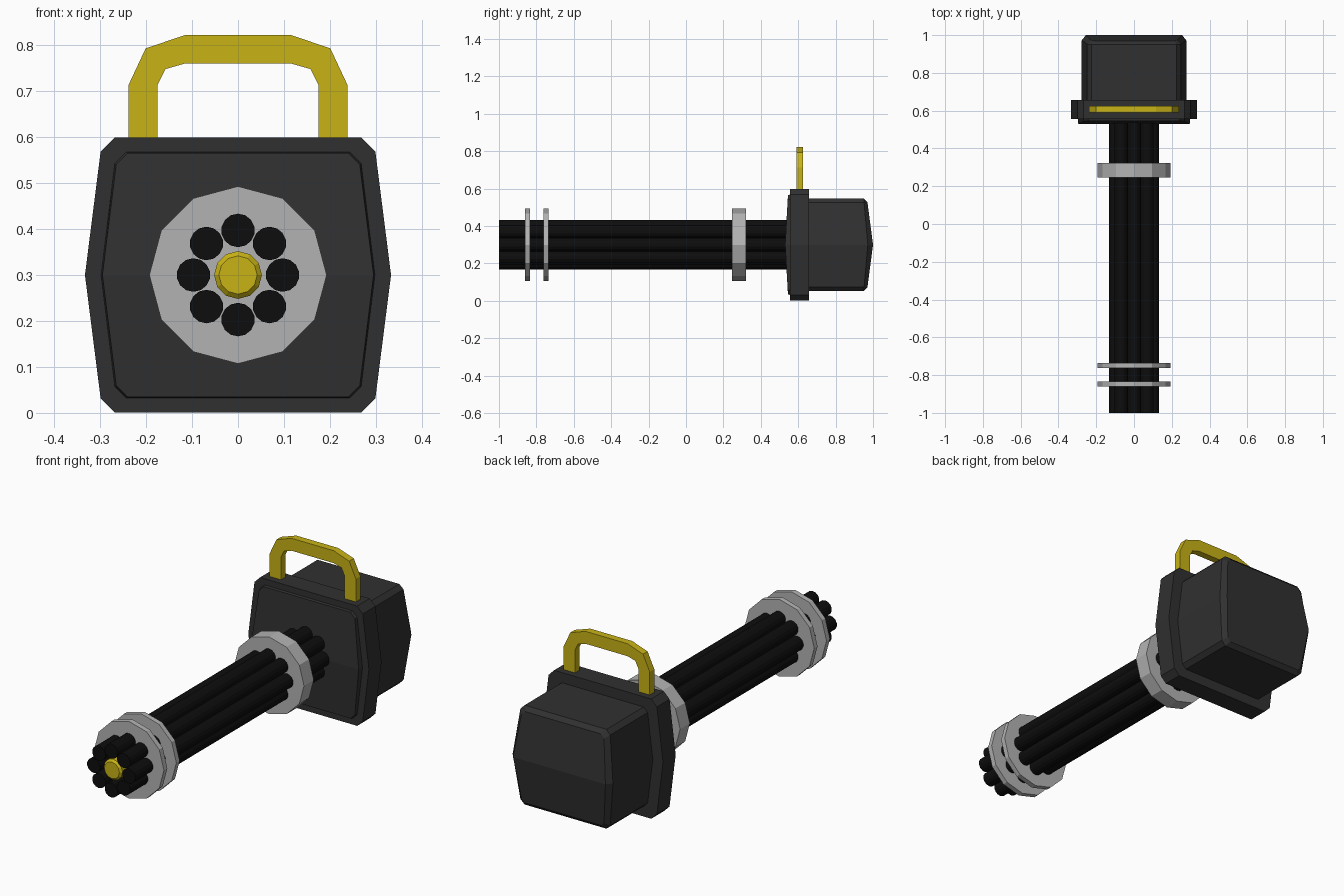
import bpy, math

if "Cube" in bpy.data.objects:
    bpy.data.objects.remove(bpy.data.objects["Cube"])

CZ = 0.3  # height of the barrel axis


def material(name, rgb):
    m = bpy.data.materials.new(name)
    m.diffuse_color = (*rgb, 1)
    m.use_nodes = True
    m.node_tree.nodes["Principled BSDF"].inputs["Base Color"].default_value = m.diffuse_color
    return m


YELLOW = material("yellow", (0.58, 0.45, 0.008))
DARK = material("dark_grey", (0.03, 0.03, 0.03))
BLACK = material("black", (0.004, 0.004, 0.004))
SILVER = material("silver", (0.45, 0.45, 0.45))


def make(name, verts, faces, mat):
    me = bpy.data.meshes.new(name)
    me.from_pydata(verts, [], faces)
    me.materials.append(mat)
    ob = bpy.data.objects.new(name, me)
    bpy.context.collection.objects.link(ob)
    return ob


def outline(y, bulge, mid, top, h, c):
    """Barrel-sided, chamfered outline in xz; y bows by bulge toward mid height."""
    right = [(top - c, -h), (top, -h + c), (mid, 0), (top, h - c), (top - c, h)]
    pts = right + [(-x, z) for x, z in reversed(right)]
    return [(x, y + bulge * (1 - abs(z) / h), CZ + z) for x, z in pts]


def loft(name, sections, mat):
    """Join outlines front to back, capping each end with two halves."""
    n = len(sections[0])
    verts = [v for s in sections for v in s]
    faces = []
    for k in range(len(sections) - 1):
        for i in range(n):
            j = (i + 1) % n
            faces.append((k * n + i, k * n + j, (k + 1) * n + j, (k + 1) * n + i))
    b = (len(sections) - 1) * n
    low, high = (0, 1, 2, 7, 8, 9), (2, 3, 4, 5, 6, 7)
    for half in (low, high):
        faces.append(tuple(reversed(half)))
        faces.append(tuple(b + i for i in half))
    ob = make(name, verts, [f[::-1] for f in faces], mat)
    return ob


def rod(name, x, z, r, y0, y1, sides, mat):
    bpy.ops.mesh.primitive_cylinder_add(
        vertices=sides, radius=r, depth=y1 - y0,
        location=(x, (y0 + y1) / 2, z), rotation=(math.pi / 2, 0, 0))
    ob = bpy.context.object
    ob.name = name
    ob.data.materials.append(mat)
    return ob


# Front plate with raised inset panel
loft("front_plate", [
    outline(0.545, -0.015, 0.295, 0.265, 0.265, 0.025),
    outline(0.557, 0, 0.298, 0.268, 0.268, 0.025),
    outline(0.557, 0, 0.333, 0.299, 0.299, 0.031),
    outline(0.657, 0, 0.333, 0.299, 0.299, 0.031)], DARK)

# Rear motor housing with bowed back
loft("rear_housing", [
    outline(0.64, 0, 0.277, 0.248, 0.248, 0.022),
    outline(0.95, 0.022, 0.277, 0.248, 0.248, 0.022),
    outline(0.97, 0.03, 0.255, 0.228, 0.228, 0.018)], DARK)

# Rotating barrel cluster
for i in range(8):
    a = i * math.pi / 4
    rod(f"barrel_{i + 1}", 0.097 * math.cos(a), CZ + 0.097 * math.sin(a),
        0.0365, -1, 0.55, 14, BLACK)

# Central spindle with chamfered tip
spindle = rod("spindle", 0, CZ, 0.052, -0.995, 0.55, 12, YELLOW)
bev = spindle.modifiers.new("chamfer", "BEVEL")
bev.width, bev.segments = 0.01, 1
bev.limit_method = "ANGLE"
bev.angle_limit = math.radians(60)

# Clamp discs around the barrels
for name, y0, y1 in (("rear_clamp", 0.245, 0.322),
                     ("middle_clamp", -0.762, -0.736),
                     ("muzzle_clamp", -0.86, -0.833)):
    rod(name, 0, CZ, 0.193, y0, y1, 12, SILVER)

# Carry handle: outer and inner arch profiles, extruded in y
outer = [(0.238, 0.58), (0.238, 0.714), (0.201, 0.793), (0.116, 0.822)]
inner = [(0.175, 0.58), (0.175, 0.714), (0.158, 0.748), (0.116, 0.76)]
arch = [p + [(-x, z) for x, z in reversed(p)] for p in (outer, inner)]
n = len(arch[0])
verts = [(x, y, z) for y in (0.59, 0.626) for p in arch for x, z in p]
faces = []
for i in range(n - 1):
    o, q = i, n + i
    O, Q = 2 * n + i, 3 * n + i
    faces += [(o, q, q + 1, o + 1)[::-1], (O, O + 1, Q + 1, Q)[::-1],
              (o, o + 1, O + 1, O)[::-1], (q, Q, Q + 1, q + 1)[::-1]]
faces += [(0, 2 * n, 3 * n, n), (n - 1, 2 * n - 1, 4 * n - 1, 3 * n - 1)]
handle = make("carry_handle", verts, faces, YELLOW)

# Consistent outward normals on the hand-built parts
import bmesh
for name in ("front_plate", "rear_housing", "carry_handle"):
    me = bpy.data.objects[name].data
    bm = bmesh.new()
    bm.from_mesh(me)
    bmesh.ops.recalc_face_normals(bm, faces=bm.faces)
    bm.to_mesh(me)
    bm.free()
